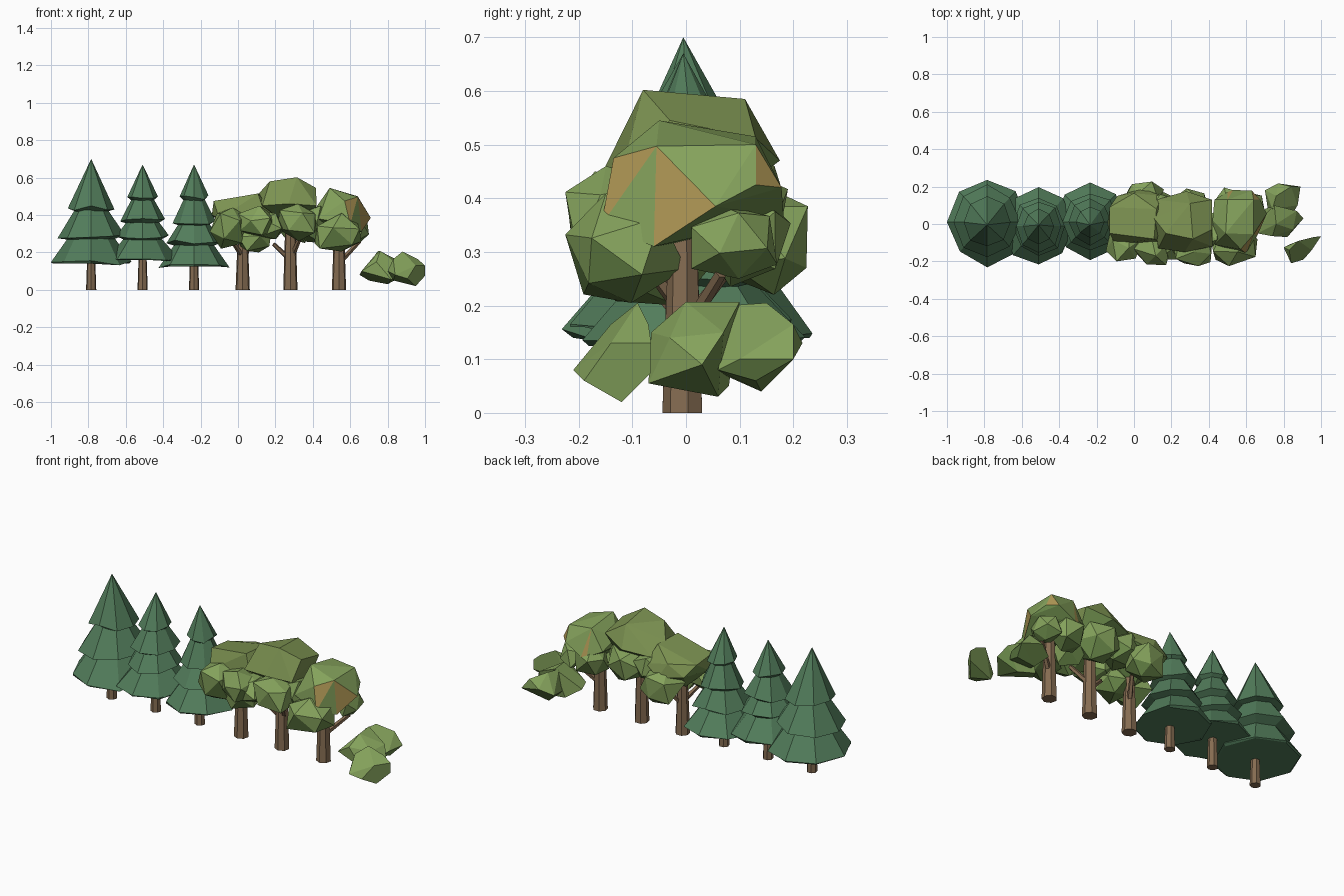
import bpy, bmesh, math, random
from mathutils import Vector, Matrix, Euler

if "Cube" in bpy.data.objects:
    bpy.data.objects.remove(bpy.data.objects["Cube"])


def material(name, rgb):
    m = bpy.data.materials.new(name)
    m.diffuse_color = (*rgb, 1)
    m.use_nodes = True
    m.node_tree.nodes["Principled BSDF"].inputs["Base Color"].default_value = m.diffuse_color
    return m


PINE = material("pine_green", (0.085, 0.205, 0.105))
BARK = material("bark_brown", (0.235, 0.15, 0.083))
LEAF = material("leaf_green", (0.235, 0.365, 0.107))
OLIVE = material("leaf_olive", (0.2, 0.285, 0.082))
DEEP = material("leaf_deep_green", (0.15, 0.26, 0.07))
TAN = material("autumn_tan", (0.43, 0.31, 0.09))


def finish(bm, name, *mats):
    bmesh.ops.recalc_face_normals(bm, faces=bm.faces)
    mesh = bpy.data.meshes.new(name)
    bm.to_mesh(mesh)
    bm.free()
    for m in mats:
        mesh.materials.append(m)
    obj = bpy.data.objects.new(name, mesh)
    bpy.context.collection.objects.link(obj)
    return obj


def limb(name, a, b, r1, r2, sides=7):
    """Tapered wooden limb from point a to point b."""
    a, b = Vector(a), Vector(b)
    d = b - a
    bm = bmesh.new()
    bmesh.ops.create_cone(bm, cap_ends=True, segments=sides, radius1=r1,
                          radius2=r2, depth=d.length)
    turn = d.to_track_quat('Z', 'Y').to_matrix().to_4x4()
    bm.transform(Matrix.Translation((a + b) / 2) @ turn)
    finish(bm, name, BARK)


def tier(name, x, y, rx, ry, z0, z1, top, under, seed):
    """Eight-sided skirt of needles with an uneven rim; top = radius ratio at z1."""
    rng = random.Random(seed)
    bm = bmesh.new()
    rings = [(under, z0 - 0.018 if under < 0.9 else z0, 0), (1, z0, 0.014)]
    if top > 0:
        rings.append((top, z1, 0))
    loops = []
    for s, z, wob in rings:
        loop = []
        for i in range(8):
            a = i * math.tau / 8
            k = s * (1 + rng.uniform(-4, 3) * wob if i % 4 else 1)
            loop.append(bm.verts.new((x + rx * k * math.cos(a), y + ry * k * math.sin(a),
                                      z + rng.uniform(-0.7, 1.2) * wob)))
        loops.append(loop)
    for lo, hi in zip(loops, loops[1:]):
        for i in range(8):
            j = (i + 1) % 8
            bm.faces.new((lo[i], lo[j], hi[j], hi[i]))
    bm.faces.new(loops[0])
    if top > 0:
        bm.faces.new(loops[-1])
    else:
        tip = bm.verts.new((x, -0.005, z1))
        for i in range(8):
            bm.faces.new((loops[-1][i], loops[-1][(i + 1) % 8], tip))
    finish(bm, name, PINE)


def lump(name, points, mat=LEAF, dry=()):
    """Faceted leaf lump: hull of points, deep green below, tan facets nearest dry."""
    bm = bmesh.new()
    for p in points:
        bm.verts.new(p)
    bmesh.ops.convex_hull(bm, input=bm.verts)
    loose = [v for v in bm.verts if not v.link_faces]
    bmesh.ops.delete(bm, geom=loose, context='VERTS')
    bmesh.ops.recalc_face_normals(bm, faces=bm.faces)
    if not dry:
        bmesh.ops.dissolve_limit(bm, angle_limit=math.radians(10),
                                 verts=bm.verts, edges=bm.edges)
    bm.normal_update()
    for f in bm.faces:
        if f.normal.z < -0.3:
            f.material_index = 1
    for d in dry:
        near = min(bm.faces, key=lambda f: (f.calc_center_median() - Vector(d)).length)
        near.material_index = 2
    finish(bm, name, mat, DEEP, TAN)


def clump(name, lo, hi, seed, boxy=0.85):
    """Random faceted lump filling the box lo..hi."""
    rng = random.Random(seed)
    lo, hi = Vector(lo), Vector(hi)
    half, mid = (hi - lo) / 2, (hi + lo) / 2
    bm = bmesh.new()
    bmesh.ops.create_icosphere(bm, subdivisions=1, radius=1)
    bm.transform(Euler([rng.uniform(0, 6) for _ in range(3)]).to_matrix().to_4x4())
    raw = [v.co * rng.uniform(0.85, 1.15) + Vector([rng.uniform(-0.1, 0.1) for _ in range(3)])
           for v in bm.verts]
    bm.free()
    mn = [min(p[k] for p in raw) for k in range(3)]
    mx = [max(p[k] for p in raw) for k in range(3)]
    points = []
    for p in raw:
        unit = [(p[k] - mn[k]) / (mx[k] - mn[k]) * 2 - 1 for k in range(3)]
        points.append([math.copysign(abs(u) ** boxy, u) * h + m
                       for u, h, m in zip(unit, half, mid)])
    lump(name, points)


# Pines: trunk x, rim y, height, bottom y-stretch, tiers of (rim radius, rim height)
pines = [
    (-0.785, 0.01, 0.70, 1.08, [(0.215, 0.14), (0.18, 0.285), (0.125, 0.435)]),
    (-0.51, -0.012, 0.67, 1.14, [(0.188, 0.16), (0.14, 0.28), (0.12, 0.37), (0.082, 0.49)]),
    (-0.235, 0.012, 0.67, 1.07, [(0.19, 0.125), (0.148, 0.25), (0.115, 0.36), (0.077, 0.49)]),
]
for p, (x, y, height, stretch, tiers) in enumerate(pines, 1):
    limb(f"pine_{p}_trunk", (x, -0.005, 0), (x, -0.005, 0.2), 0.028, 0.021)
    for t, (r, z) in enumerate(tiers):
        last = t == len(tiers) - 1
        z1 = height if last else tiers[t + 1][1] + 0.01
        top = 0 if last else 0.62 * tiers[t + 1][0] / r
        tier(f"pine_{p}_tier_{t + 1}", x, y, r, r * stretch, z, z1, top,
             0.95 if t == 0 else 0.62, p * 10 + t)

# Broadleaf trunks and branches
for n, (x, h) in enumerate([(0.025, 0.32), (0.28, 0.42), (0.54, 0.38)], 1):
    limb(f"tree_{n}_trunk", (x, -0.005, 0), (x, -0.005, h), 0.039, 0.026)
branches = [
    ((0.03, 0, 0.17), (0.08, 0.08, 0.27)), ((0.03, 0, 0.17), (-0.03, -0.08, 0.26)),
    ((0.27, 0, 0.17), (0.19, -0.03, 0.245)), ((0.29, 0, 0.18), (0.34, -0.09, 0.3)),
    ((0.55, 0, 0.155), (0.65, 0.065, 0.26)),
]
for n, (a, b) in enumerate(branches, 1):
    limb(f"branch_{n}", a, b, 0.015, 0.011, 5)

# First crown
lump("tree_1_crown", [
    (-0.13, -0.05, 0.475), (-0.13, 0.09, 0.46), (0.107, -0.08, 0.515), (0.12, 0.08, 0.51),
    (0.0, 0.165, 0.46), (-0.14, 0.0, 0.4), (-0.09, 0.15, 0.4), (0.045, 0.19, 0.38),
    (0.15, 0.15, 0.42), (0.2, 0.0, 0.4), (0.15, -0.1, 0.38), (-0.1, -0.11, 0.38),
    (0.0, 0.0, 0.27)], OLIVE)
clump("tree_1_front_left_clump", (-0.15, -0.2, 0.22), (0.05, 0.0, 0.44), 5)
clump("tree_1_front_right_clump", (0.0, -0.22, 0.28), (0.2, -0.03, 0.45), 8)
clump("tree_1_low_clump", (0.0, -0.15, 0.2), (0.18, 0.04, 0.34), 11)
clump("tree_1_back_clump", (-0.07, 0.04, 0.22), (0.16, 0.227, 0.42), 14)
clump("tree_1_side_clump", (0.05, -0.02, 0.3), (0.25, 0.17, 0.46), 15)

# Second crown
lump("tree_2_crown", [
    (0.315, -0.08, 0.602), (0.3, 0.11, 0.585), (0.17, -0.05, 0.58), (0.107, 0.03, 0.51),
    (0.417, -0.03, 0.545), (0.417, 0.13, 0.512), (0.42, -0.12, 0.45), (0.27, -0.15, 0.46),
    (0.13, -0.13, 0.45), (0.12, 0.13, 0.45), (0.28, 0.175, 0.47), (0.25, 0.0, 0.36),
    (0.4, 0.05, 0.38)], OLIVE)
clump("tree_2_front_clump", (0.21, -0.225, 0.26), (0.42, -0.03, 0.46), 20)
clump("tree_2_left_clump", (0.06, -0.19, 0.27), (0.25, 0.0, 0.42), 23)
clump("tree_2_right_clump", (0.32, -0.12, 0.25), (0.48, 0.08, 0.45), 26)
clump("tree_2_back_clump", (0.19, 0.0, 0.25), (0.41, 0.19, 0.45), 29)

# Third crown, with a few dry facets
lump("tree_3_crown", [
    (0.71, 0.055, 0.385), (0.64, -0.055, 0.497), (0.49, -0.05, 0.545), (0.64, 0.13, 0.5),
    (0.6, -0.158, 0.35), (0.57, -0.135, 0.475), (0.63, 0.178, 0.42), (0.675, 0.13, 0.425),
    (0.5, 0.13, 0.515), (0.42, 0.02, 0.445), (0.43, -0.11, 0.38), (0.43, 0.13, 0.4),
    (0.66, -0.06, 0.31), (0.5, 0.0, 0.32), (0.5, 0.172, 0.37), (0.53, 0.182, 0.365)],
    LEAF, [(0.603, -0.116, 0.441), (0.648, 0.146, 0.448), (0.51, 0.161, 0.417),
           (0.66, -0.03, 0.34)])
clump("tree_3_front_clump", (0.41, -0.225, 0.205), (0.66, 0.0, 0.41), 35)
clump("tree_3_right_clump", (0.56, 0.01, 0.25), (0.7, 0.17, 0.39), 38)
clump("tree_3_back_clump", (0.43, 0.03, 0.235), (0.62, 0.195, 0.42), 41)

# Bush
lump("bush_middle", [
    (0.65, 0.0, 0.08), (0.66, -0.05, 0.1), (0.74, -0.065, 0.15), (0.76, 0.0, 0.207),
    (0.75, 0.1, 0.207), (0.82, -0.07, 0.055), (0.906, 0.03, 0.09), (0.87, 0.07, 0.15),
    (0.8, 0.06, 0.03), (0.7, 0.08, 0.05), (0.85, -0.03, 0.14)])
lump("bush_back", [
    (0.7, 0.18, 0.1), (0.77, 0.217, 0.13), (0.89, 0.2, 0.1), (0.875, 0.1, 0.1),
    (0.76, 0.15, 0.205), (0.74, 0.08, 0.2), (0.76, 0.14, 0.04), (0.86, 0.13, 0.06),
    (0.72, 0.05, 0.08), (0.85, 0.06, 0.08), (0.84, 0.2, 0.165)])
lump("bush_front", [
    (0.8, -0.125, 0.1), (0.84, -0.21, 0.08), (0.906, -0.19, 0.06), (0.88, -0.09, 0.205),
    (0.96, -0.07, 0.165), (1.0, -0.065, 0.13), (1.0, -0.065, 0.075), (0.95, -0.12, 0.02),
    (0.83, -0.14, 0.165), (0.83, -0.11, 0.05), (0.95, -0.14, 0.13)])
